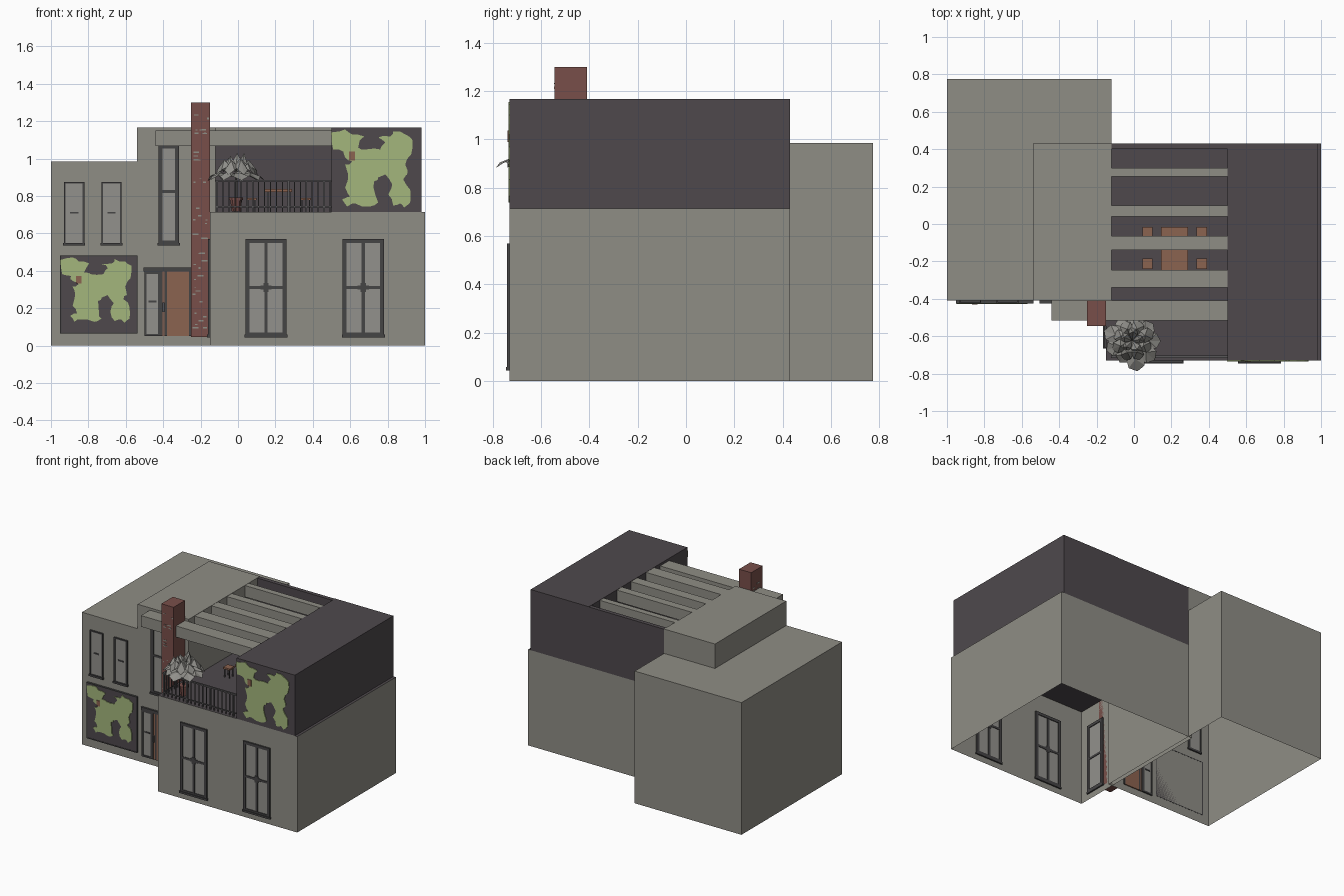
import bpy, bmesh, math, random
from mathutils import Matrix, Vector

if "Cube" in bpy.data.objects:
    bpy.data.objects.remove(bpy.data.objects["Cube"])
random.seed(4)


def mat(name, r, g, b):
    m = bpy.data.materials.new(name)
    m.diffuse_color = (r, g, b, 1)
    m.use_nodes = True
    m.node_tree.nodes["Principled BSDF"].inputs["Base Color"].default_value = m.diffuse_color
    return m


WALL = mat("wall_grey", .275, .268, .235)
DARK = mat("dark_slate", .077, .066, .073)
FRAME = mat("frame_charcoal", .06, .058, .06)
GLASS = mat("glass_grey", .29, .285, .265)
GREEN = mat("leaf_green", .37, .47, .20)
BRICK = mat("brick_red", .19, .078, .068)
WOOD = mat("wood_brown", .26, .125, .08)
METAL = mat("metal_grey", .10, .098, .10)
LEAF = mat("plant_grey", .28, .275, .255)


def finish(name, bm, *mats):
    me = bpy.data.meshes.new(name)
    bm.to_mesh(me)
    bm.free()
    for m in mats:
        me.materials.append(m)
    ob = bpy.data.objects.new(name, me)
    bpy.context.collection.objects.link(ob)
    return ob


def boxes(name, m, blocks, open_bottom=False, top=None, xf=None):
    """One object from boxes given as (x0, x1, y0, y1, z0, z1)."""
    bm = bmesh.new()
    for x0, x1, y0, y1, z0, z1 in blocks:
        mx = Matrix.Translation(((x0 + x1) / 2, (y0 + y1) / 2, (z0 + z1) / 2))
        mx = mx @ Matrix.Diagonal((x1 - x0, y1 - y0, z1 - z0, 1))
        bmesh.ops.create_cube(bm, size=1, matrix=mx)
    bm.normal_update()
    if open_bottom:
        bmesh.ops.delete(bm, geom=[f for f in bm.faces if f.normal.z < -.5], context='FACES_ONLY')
    if top:
        for f in bm.faces:
            f.material_index = int(f.normal.z > .5)
    if xf:
        bm.transform(xf)
    return finish(name, bm, *([m, top] if top else [m]))


# Main volumes: shells without a floor
boxes("left_block", WALL, [(-1, -.12, -.41, .775, 0, .985)], True)
boxes("stair_tower", WALL, [(-.54, -.12, -.41, .43, .985, 1.167)], True)
boxes("right_block", WALL, [(-.15, 1, -.73, .43, 0, .715)], True, top=DARK)
boxes("upper_room", DARK, [(.5, .98, -.73, .43, .715, 1.167)], True)
boxes("terrace_back_wall", DARK, [(-.12, .5, .40, .43, .715, 1.165)])

# Pergola beams, growing wider towards the front
beams = [(.255, .30), (.04, .10), (-.14, -.065), (-.34, -.245)]
boxes("pergola_beams", WALL, [(-.12, .5, a, b, 1.08, 1.165) for a, b in beams])
boxes("front_beam", WALL, [(-.44, .5, -.515, -.41, 1.067, 1.15)])

# Brick chimney with mortar flecks
boxes("chimney", BRICK, [(-.25, -.15, -.545, -.41, .045, 1.30)])
flecks = []
for i in range(75):
    z = .07 + round(random.random() * 60) * .02
    w, h = random.uniform(.008, .035), random.uniform(.004, .009)
    if i % 5 < 3:
        x = random.uniform(-.248, -.152 - w)
        flecks.append((x, x + w, -.5465, -.544, z, z + h))
    else:
        y = random.uniform(-.54, -.415 - w)
        flecks.append((-.2515, -.249, y, y + w, z, z + h))
boxes("chimney_mortar", WALL, flecks)


def window(name, x0, x1, z0, z1, y, t=.012, mullion=False, bar=None, handle=None, sill=True, xf=None):
    """Framed window straddling the wall plane y."""
    d, xc = .011, (x0 + x1) / 2
    fr = [(x0, x0 + t, y - d, y + d, z0, z1), (x1 - t, x1, y - d, y + d, z0, z1),
          (x0 + t, x1 - t, y - d, y + d, z0, z0 + t), (x0 + t, x1 - t, y - d, y + d, z1 - t, z1)]
    if sill:
        fr.append((x0 - .005, x1 + .005, y - .016, y + d, z0 - .006, z0 + .008))
    if mullion:
        fr.append((xc - .009, xc + .009, y - .009, y + .009, z0 + t, z1 - t))
    if bar:
        fr.append((x0 + t, x1 - t, y - .009, y + .009, bar - .008, bar + .008))
    if handle:
        fr.append((xc - .022, xc + .022, y - .009, y + .009, handle - .005, handle + .005))
    boxes(name + "_frame", FRAME, fr, xf=xf)
    boxes(name + "_glass", GLASS, [(x0 + t, x1 - t, y - .005, y + .005, z0 + t, z1 - t)], xf=xf)
    if mullion:  # small ornament on the crossing
        boxes(name + "_ornament", FRAME, [(xc - .03, xc + .03, y - .0095, y + .0095, bar - .011, bar + .011),
                                          (xc - .014, xc + .014, y - .01, y + .01, bar - .024, bar + .024)], xf=xf)


for i, x in enumerate((-.93, -.73)):
    window(f"bedroom_window_{i}", x, x + .108, .54, .875, -.41, t=.009, handle=.71)
window("stair_window", -.425, -.315, .54, 1.075, -.41, t=.021, bar=.825)
for i, x in enumerate((.04, .56)):
    window(f"living_window_{i}", x, x + .22, .05, .57, -.73, t=.021, mullion=True, bar=.31)
side = Matrix.Translation((-.15, -.58, 0)) @ Matrix.Rotation(-math.pi / 2, 4, 'Z')
window("side_window", -.08, .08, .05, .57, 0, t=.021, bar=.31, xf=side)

# Entrance: sidelight, lintel, jambs and wooden door
window("door_sidelight", -.5, -.415, .05, .395, -.41, t=.012, handle=.235, sill=False)
boxes("door_frame", FRAME, [(-.505, -.25, -.424, -.398, .395, .417), (-.415, -.405, -.42, -.4, .05, .395),
                            (-.392, -.38, -.42, -.4, .05, .395), (-.262, -.25, -.42, -.4, .05, .395)])
boxes("door", WOOD, [(-.405, -.262, -.418, -.402, .05, .395)])
boxes("door_handle", METAL, [(-.403, -.394, -.43, -.42, .18, .23)])

# Climbing plants: one outline on an 81 x 79 field, used twice
OUT = [(0, 76), (14, 79), (21, 74), (33, 72), (27, 61), (35, 59), (49, 59), (54, 66), (47, 71), (59, 72),
       (62, 77), (74, 74), (81, 69), (80, 54), (74, 44), (76, 34), (72, 29), (79, 19), (79, 6), (73, 1),
       (69, 5), (62, 3), (57, 14), (61, 24), (54, 34), (47, 31), (43, 27), (44, 14), (47, 6), (39, 2),
       (24, 5), (16, 2), (11, 9), (19, 12), (14, 21), (17, 34), (14, 44), (21, 47), (14, 51), (12, 57), (2, 59)]


def climber(name, x, z, sx, sz, y):
    bm = bmesh.new()
    pts = []
    for i, (u, v) in enumerate(OUT):  # add a ragged midpoint to each edge
        u2, v2 = OUT[(i + 1) % len(OUT)]
        pts += [(u, v), ((u + u2) / 2 + random.uniform(-1.5, 1.5), (v + v2) / 2 + random.uniform(-1.5, 1.5))]
    f = bm.faces.new([bm.verts.new((x + u * sx, y, z + v * sz)) for u, v in pts])
    ext = bmesh.ops.extrude_face_region(bm, geom=[f])
    bmesh.ops.translate(bm, verts=[g for g in ext["geom"] if isinstance(g, bmesh.types.BMVert)], vec=(0, .006, 0))
    bmesh.ops.recalc_face_normals(bm, faces=bm.faces)
    bmesh.ops.triangulate(bm, faces=[g for g in bm.faces if len(g.verts) > 4])
    finish(name, bm, GREEN)
    boxes(name + "_bird_house", WOOD, [(x + 18 * sx, x + 24 * sx, y - .004, y + .004, z + 48 * sz, z + 57 * sz)])


boxes("plant_panel", DARK, [(-.948, -.54, -.422, -.41, .068, .478)])
boxes("plant_panel_rim", FRAME, [(-.951, -.945, -.425, -.409, .065, .481), (-.543, -.537, -.425, -.409, .065, .481),
                                 (-.945, -.543, -.425, -.409, .065, .071), (-.945, -.543, -.425, -.409, .475, .481)])
climber("lower_climber", -.95, .118, .00469, .00447, -.427)
climber("upper_climber", .498, .733, .00535, .00535, -.735)

# Balcony railing: front run and left return
rail = [(-.115, .5, -.716, -.704, .876, .886), (-.115, .5, -.714, -.706, .738, .745),
        (-.122, -.112, -.716, -.545, .876, .886), (-.120, -.114, -.714, -.545, .738, .745)]
for i in range(20):
    x, t = -.112 + i * .0318, .005 if i % 6 == 0 else .0028
    rail.append((x - t, x + t, -.71 - t, -.71 + t, .715, .88))
for i in range(1, 6):
    rail.append((-.12, -.114, -.713 + i * .032, -.707 + i * .032, .715, .88))
boxes("balcony_railing", METAL, rail)

# Table and four stools
boxes("table_top", WOOD, [(.145, .29, -.245, -.015, .822, .836)])
boxes("table_legs", METAL, [(x, x + .01, y, y + .01, .715, .822) for x in (.155, .27) for y in (-.235, -.035)])
seats = [(x, y) for x in (.045, .335) for y in (-.24, -.07)]
boxes("stool_seats", WOOD, [(x, x + .055, y, y + .055, .778, .79) for x, y in seats])
boxes("stool_legs", METAL, [(x + a, x + a + .007, y + b, y + b + .007, .715, .778)
                            for x, y in seats for a in (.004, .044) for b in (.004, .044)])

# Potted plant with folded low-poly leaves
C = Vector((-.01, -.625, 0))
bm = bmesh.new()
bmesh.ops.create_cone(bm, cap_ends=True, segments=10, radius1=.024, radius2=.034, depth=.065,
                      matrix=Matrix.Translation(C + Vector((0, 0, .748))))
bmesh.ops.create_cone(bm, cap_ends=True, segments=10, radius1=.038, radius2=.038, depth=.012,
                      matrix=Matrix.Translation(C + Vector((0, 0, .785))))
finish("plant_pot", bm, BRICK)
bm = bmesh.new()
bmesh.ops.create_cone(bm, cap_ends=True, segments=6, radius1=.009, radius2=.006, depth=.14,
                      matrix=Matrix.Translation(C + Vector((0, 0, .85))))
finish("plant_stem", bm, METAL)
bm = bmesh.new()
for count, length, z, rise, off in ((9, .155, .90, .03, 0), (8, .125, .925, .065, .4), (5, .08, .94, .085, .2)):
    for i in range(count):
        a = off + i * math.tau / count
        ln = length * random.uniform(.85, 1.08)
        w, r = ln * .33, rise * random.uniform(.7, 1.1)
        mx = Matrix.Translation(C + Vector((0, 0, z))) @ Matrix.Rotation(a, 4, 'Z')
        p = [bm.verts.new(mx @ Vector(v)) for v in (
            (0, 0, 0), (ln * .45, -w * .9, r * .5), (ln * .85, -w * .8, r * .2), (ln, 0, r * .1 - .02),
            (ln * .85, w * .8, r * .2), (ln * .45, w * .9, r * .5), (ln * .6, 0, r))]
        for j in range(6):
            bm.faces.new((p[j], p[(j + 1) % 6], p[6]))
finish("plant_leaves", bm, LEAF)
